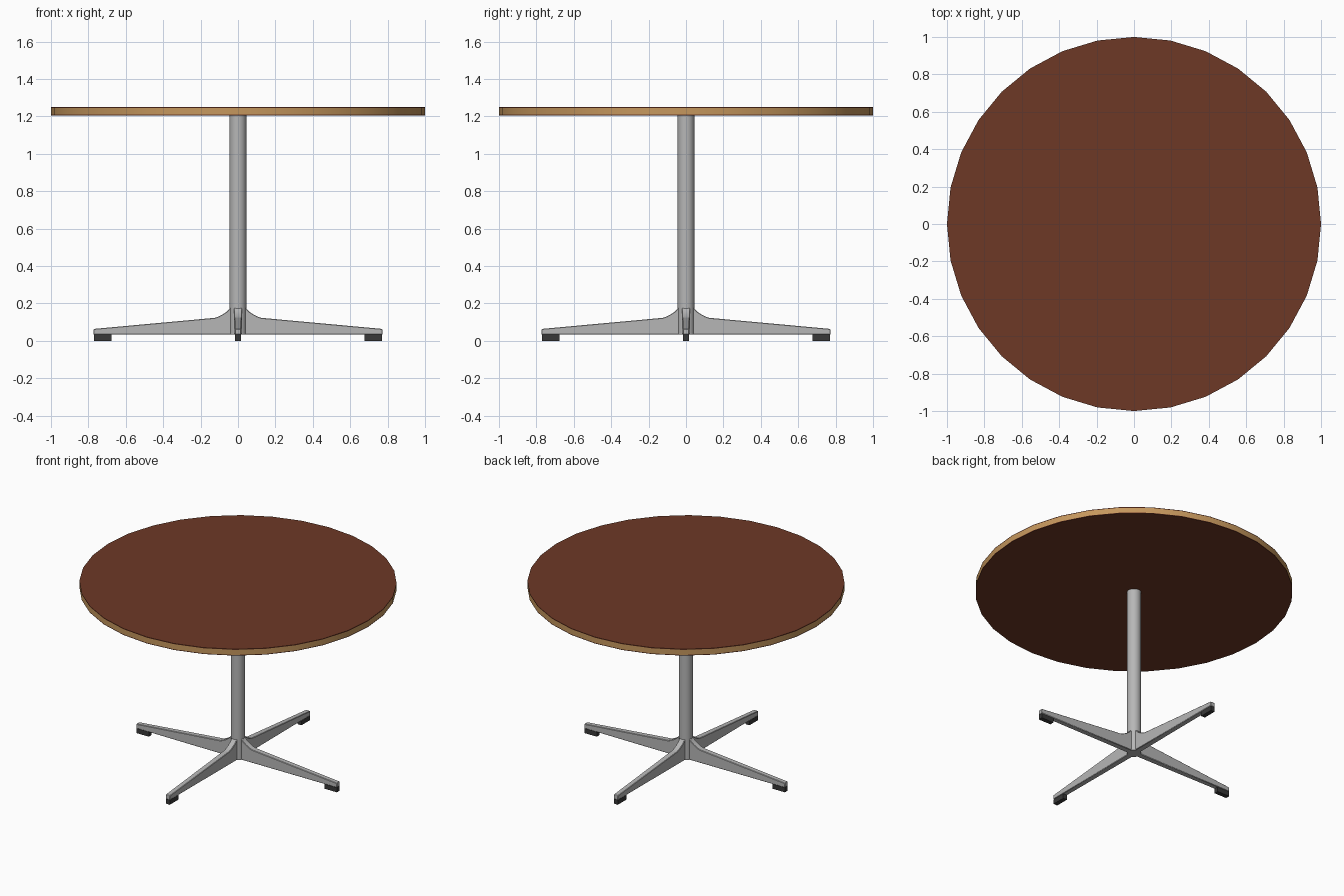
import bpy, bmesh, math
from mathutils import Matrix

if "Cube" in bpy.data.objects:
    bpy.data.objects.remove(bpy.data.objects["Cube"])


def material(name, rgb):
    m = bpy.data.materials.new(name)
    m.diffuse_color = (*rgb, 1)
    m.use_nodes = True
    m.node_tree.nodes["Principled BSDF"].inputs["Base Color"].default_value = m.diffuse_color
    return m


BROWN = material("brown laminate", (0.155, 0.040, 0.019))
TAN = material("tan wood edge", (0.56, 0.31, 0.11))
METAL = material("grey metal", (0.47, 0.47, 0.47))
RUBBER = material("dark rubber", (0.04, 0.04, 0.04))


def finish(name, bm, mat, smooth=False):
    bmesh.ops.recalc_face_normals(bm, faces=bm.faces)
    me = bpy.data.meshes.new(name)
    bm.to_mesh(me)
    bm.free()
    me.materials.append(mat)
    ob = bpy.data.objects.new(name, me)
    bpy.context.collection.objects.link(ob)
    if smooth:
        bpy.ops.object.select_all(action='DESELECT')
        ob.select_set(True)
        bpy.context.view_layer.objects.active = ob
        bpy.ops.object.shade_smooth_by_angle(angle=math.radians(30))
    return ob


def cylinder(name, radius, z0, z1, sides, mat, smooth=False):
    bm = bmesh.new()
    bmesh.ops.create_cone(bm, cap_ends=True, segments=sides, radius1=radius,
                          radius2=radius, depth=z1 - z0,
                          matrix=Matrix.Translation((0, 0, (z0 + z1) / 2)))
    return finish(name, bm, mat, smooth)


def extruded(name, profile, half_width, mat, angle, bevel=0.0):
    """Side profile (x, z) given thickness in y, then turned about z."""
    bm = bmesh.new()
    sides = [[bm.verts.new((x, s * half_width(x), z)) for x, z in profile]
             for s in (-1, 1)]
    n = len(profile)
    for ring in sides:
        bm.faces.new(ring)
    for i in range(n):
        j = (i + 1) % n
        bm.faces.new((sides[0][i], sides[0][j], sides[1][j], sides[1][i]))
    bmesh.ops.rotate(bm, verts=bm.verts, matrix=Matrix.Rotation(angle, 3, 'Z'))
    ob = finish(name, bm, mat, True)
    if bevel:
        mod = ob.modifiers.new("bevel", 'BEVEL')
        mod.width = bevel
        mod.segments = 1
    return ob


# table top: wooden core between two thin laminate sheets
cylinder("top_core", 1.0, 1.210, 1.245, 32, TAN, True)
cylinder("top_laminate", 1.0, 1.245, 1.25, 32, BROWN, True)
cylinder("bottom_laminate", 1.0, 1.205, 1.210, 32, BROWN, True)

# central column
cylinder("column", 0.045, 0.033, 1.205, 24, METAL, True)

# four tapered legs with a curved root, each with a foot pad
leg = [(0, 0.033), (0.772, 0.033), (0.772, 0.064), (0.139, 0.122),
       (0.125, 0.123), (0.105, 0.130), (0.08, 0.143), (0.058, 0.158),
       (0.043, 0.176), (0, 0.176)]
pad = [(0.676, 0.0), (0.771, 0.0), (0.771, 0.033), (0.676, 0.033)]
for i, side in enumerate(("right", "back", "left", "front")):
    a = i * math.pi / 2
    extruded(side + "_leg", leg, lambda x: 0.021 - 0.004 * x / 0.772, METAL, a, 0.003)
    extruded(side + "_foot_pad", pad, lambda x: 0.015, RUBBER, a)
